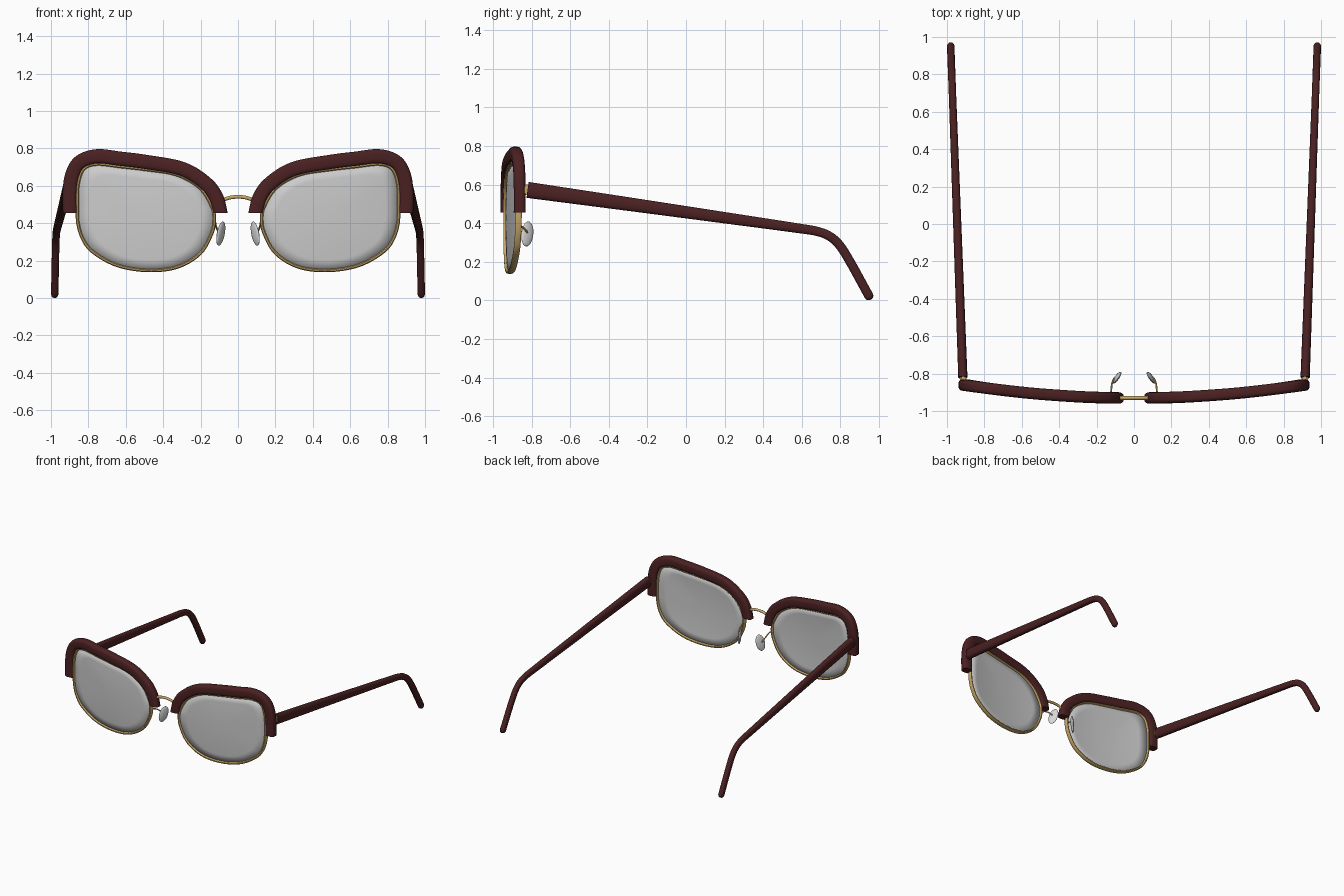
import bpy, bmesh, math
from mathutils import Vector, Matrix

cube = bpy.data.objects.get("Cube")
if cube:
    bpy.data.objects.remove(cube, do_unlink=True)


def material(name, rgb, rough):
    m = bpy.data.materials.new(name)
    m.use_nodes = True
    m.diffuse_color = (*rgb, 1)
    bsdf = next(n for n in m.node_tree.nodes if n.type == 'BSDF_PRINCIPLED')
    bsdf.inputs["Base Color"].default_value = (*rgb, 1)
    bsdf.inputs["Roughness"].default_value = rough
    return m


MAROON = material("dark maroon", (0.07, 0.015, 0.016), 0.5)
GOLD = material("gold", (0.58, 0.39, 0.14), 0.4)
LENS = material("lens grey", (0.6, 0.6, 0.6), 0.4)
PAD = material("pad grey", (0.68, 0.68, 0.68), 0.4)


def finish(bm, name, mat, side=1):
    """Turn a bmesh into a smooth object; side -1 mirrors it across x."""
    if side < 0:
        bmesh.ops.scale(bm, vec=(-1, 1, 1), verts=bm.verts)
    bmesh.ops.recalc_face_normals(bm, faces=bm.faces)
    mesh = bpy.data.meshes.new(name)
    bm.to_mesh(mesh)
    bm.free()
    mesh.materials.append(mat)
    ob = bpy.data.objects.new(name, mesh)
    bpy.context.collection.objects.link(ob)
    bpy.ops.object.select_all(action='DESELECT')
    ob.select_set(True)
    bpy.context.view_layer.objects.active = ob
    bpy.ops.object.shade_smooth_by_angle(angle=math.radians(40))
    return ob


def spline(pts, steps=6, closed=False):
    """Smooth curve through the given points."""
    p = [Vector(q) for q in pts]
    if closed:
        p = [p[-1]] + p + p[:2]
    else:
        p = [2 * p[0] - p[1]] + p + [2 * p[-1] - p[-2]]
    out = []
    for a, b, c, d in zip(p, p[1:], p[2:], p[3:]):
        for i in range(steps):
            t = i / steps
            out.append(0.5 * (2 * b + (c - a) * t + (2 * a - 5 * b + 4 * c - d) * t * t
                              + (3 * b - a - 3 * c + d) * t ** 3))
    return out if closed else out + [p[-2]]


def sweep(path, size, axis, closed=False, power=2.0, sides=16, ends=None):
    """Sweep a rounded section; size(i) gives half width and half depth along axis."""
    bm = bmesh.new()
    n = len(path)
    rings = []
    for i, c in enumerate(path):
        if closed:
            t = path[(i + 1) % n] - path[i - 1]
        else:
            t = path[min(i + 1, n - 1)] - path[max(i - 1, 0)]
            if ends and i in (0, n - 1):
                t = Vector(ends[0 if i == 0 else 1])
        across = t.cross(Vector(axis)).normalized()
        depth = across.cross(t).normalized()
        w, d = size(i)
        ring = []
        for k in range(sides):
            a = 2 * math.pi * (k + 0.5) / sides
            u = math.copysign(abs(math.cos(a)) ** (2 / power), math.cos(a))
            v = math.copysign(abs(math.sin(a)) ** (2 / power), math.sin(a))
            ring.append(bm.verts.new(c + across * u * w + depth * v * d))
        rings.append(ring)
    for i in range(n if closed else n - 1):
        r, s = rings[i], rings[(i + 1) % n]
        for k in range(sides):
            j = (k + 1) % sides
            bm.faces.new((r[k], r[j], s[j], s[k]))
    if not closed:
        bm.faces.new(rings[0])
        bm.faces.new(rings[-1])
    return bm


def wrap(x):
    """Depth of the gently wrapped front at a given x."""
    return -0.931 + 0.086 * x * x


def on_front(pts):
    return [(x, wrap(x), z) for x, z in pts]


BROW = [(.094, .455), (.118, .54), (.176, .615), (.30, .69), (.495, .727), (.63, .744),
        (.752, .757), (.842, .728), (.884, .662), (.899, .57), (.898, .455)]
RIM = [(.126, .42), (.14, .49), (.205, .59), (.33, .66), (.50, .688), (.63, .703),
       (.755, .716), (.825, .69), (.855, .61), (.86, .5), (.856, .4), (.83, .315),
       (.776, .246), (.65, .175), (.49, .147), (.33, .163), (.205, .235), (.142, .34)]
TEMPLE = [(-.82, .572), (-.3, .499), (.2, .428), (.55, .378), (.68, .357), (.75, .328),
          (.80, .28), (.85, .20), (.90, .11), (.948, .022)]

for side, label in ((1, "left"), (-1, "right")):
    # brow bar with flat lower ends
    brow = spline(on_front(BROW))
    finish(sweep(brow, lambda i: (.039, .031), (0, 1, 0), power=3.2, sides=20,
                 ends=((0, 0, 1), (0, 0, -1))), label + "_brow_bar", MAROON, side)

    # metal rim
    rim = spline(on_front(RIM), closed=True)
    finish(sweep(rim, lambda i: (.009, .017), (0, 1, 0), closed=True, power=3, sides=12),
           label + "_rim", GOLD, side)

    # slightly domed lens made of concentric rings
    bm = bmesh.new()
    cx, cz = .49, .43
    rings = []
    for s in (1, .8, .6, .4, .2):
        ring = []
        for p in rim:
            x = cx + (p.x - cx) * s
            ring.append(bm.verts.new((x, wrap(x) - .012 * (1 - s * s), cz + (p.z - cz) * s)))
        rings.append(ring)
    for r, q in zip(rings, rings[1:]):
        for k in range(len(r)):
            j = k - 1
            bm.faces.new((r[j], r[k], q[k], q[j]))
    bm.faces.new(rings[-1])
    lens = finish(bm, label + "_lens", LENS, side)
    solid = lens.modifiers.new("thickness", 'SOLIDIFY')
    solid.thickness = .008
    solid.offset = 0

    # temple arm, tapering back to a rounded, bent-down tip
    arm = spline([(.915 + .065 * (y + .82) / 1.77, y, z) for y, z in TEMPLE])
    tip = (arm[-1] - arm[-2]).normalized()
    end = arm[-1]
    arm += [end + tip * d for d in (.009, .016, .02)]
    last = len(arm) - 1

    def arm_size(i):
        f = min(1, max(0, (arm[i].y + .82) / 1.5))
        round_off = {last: .3, last - 1: .65, last - 2: .88}.get(i, 1)
        return (.042 - .018 * f) * round_off, (.025 - .005 * f) * round_off

    finish(sweep(arm, arm_size, (1, 0, 0), power=2.6), label + "_temple", MAROON, side)

    # hinge barrel and leaf between brow and temple
    bm = bmesh.new()
    bmesh.ops.create_cone(bm, cap_ends=True, segments=12, radius1=.012, radius2=.012,
                          depth=.055, matrix=Matrix.Translation((.912, -.826, .572)))
    bmesh.ops.create_cube(bm, size=1, matrix=Matrix.Translation((.912, -.826, .572))
                          @ Matrix.Diagonal((.035, .03, .035, 1)))
    finish(bm, label + "_hinge", GOLD, side)

    # nose pad
    bm = bmesh.new()
    turn = Matrix.Rotation(math.radians(14), 4, 'Y') @ Matrix.Rotation(math.radians(32), 4, 'Z')
    bmesh.ops.create_uvsphere(bm, u_segments=20, v_segments=12, radius=1,
                              matrix=Matrix.Translation((.092, -.822, .344)) @ turn.inverted()
                              @ Matrix.Rotation(math.radians(64), 4, 'Z')
                              @ Matrix.Diagonal((.011, .036, .066, 1)))
    finish(bm, label + "_nose_pad", PAD, side)

    # thin wire from rim to nose pad
    wire = spline([(.128, -.925, .41), (.122, -.89, .405), (.118, -.855, .385),
                   (.108, -.828, .36), (.095, -.822, .345)])
    finish(sweep(wire, lambda i: (.005, .005), (0, 0, 1), sides=8),
           label + "_pad_arm", GOLD, side)

# arched bridge
bridge = spline([(-.085, -.93, .52), (-.05, -.93, .535), (0, -.93, .541),
                 (.05, -.93, .535), (.085, -.93, .52)])
finish(sweep(bridge, lambda i: (.01, .01), (0, 1, 0), sides=12), "bridge", GOLD)
